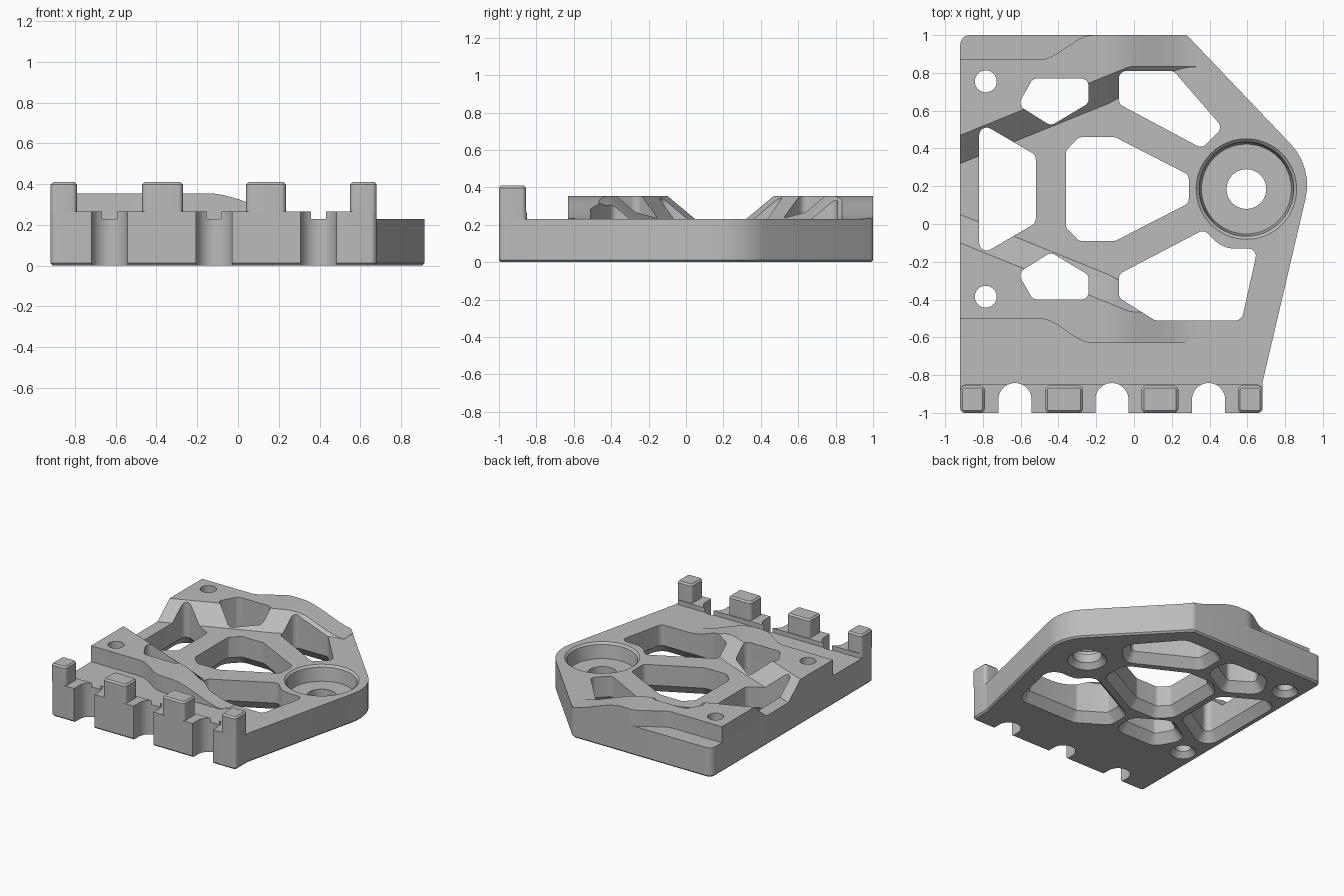
import bpy, bmesh, math
from mathutils import Vector

cube = bpy.data.objects.get("Cube")
if cube:
    bpy.data.objects.remove(cube, do_unlink=True)

PLATE_TOP, AXIS_Y = 0.23, 0.185
gray = bpy.data.materials.new("plain gray")
gray.use_nodes = True
gray.diffuse_color = (0.5, 0.5, 0.5, 1)
gray.node_tree.nodes["Principled BSDF"].inputs["Base Color"].default_value = (0.5, 0.5, 0.5, 1)


def rounded(corners, r, grow=0.0, steps=6):
    """Fillet a polygon's corners; grow offsets the whole outline outwards."""
    pts = [Vector(c[:2]) for c in corners]
    n = len(pts)
    area = sum(pts[i - 1].x * pts[i].y - pts[i].x * pts[i - 1].y for i in range(n))
    out = []
    for i, p in enumerate(pts):
        rad = corners[i][2] if len(corners[i]) > 2 else r
        a = (pts[i - 1] - p).normalized()
        b = (pts[(i + 1) % n] - p).normalized()
        half = a.angle(b) / 2
        center = p + (a + b).normalized() * rad / math.sin(half)
        start = (p + a * rad / math.tan(half) - center).normalized()
        end = (p + b * rad / math.tan(half) - center).normalized()
        convex = (b.x * a.y - b.y * a.x) * area > 0
        radius = rad + grow if convex else rad - grow
        sweep = start.angle(end)
        for k in range(steps + 1):
            t = k / steps
            d = start * math.sin((1 - t) * sweep) + end * math.sin(t * sweep)
            out.append(center + d.normalized() * radius)
    return out


def circle(x, y, r, n=48):
    return [Vector((x + r * math.cos(math.tau * i / n), y + r * math.sin(math.tau * i / n)))
            for i in range(n)]


def level(ring, z):
    return [(p.x, p.y, z) for p in ring]


def loft(bm, rings):
    rows = [[bm.verts.new(p) for p in ring] for ring in rings]
    n = len(rows[0])
    for lo, hi in zip(rows, rows[1:]):
        for i in range(n):
            j = (i + 1) % n
            bm.faces.new((lo[i], lo[j], hi[j], hi[i]))
    bm.faces.new(rows[0][::-1])
    bm.faces.new(rows[-1])


def make(name, *lofts):
    bm = bmesh.new()
    for rings in lofts:
        loft(bm, rings)
    bmesh.ops.recalc_face_normals(bm, faces=bm.faces)
    mesh = bpy.data.meshes.new(name)
    bm.to_mesh(mesh)
    bm.free()
    mesh.materials.append(gray)
    obj = bpy.data.objects.new(name, mesh)
    bpy.context.collection.objects.link(obj)
    return obj


def flip(corners):
    return [(x, 2 * AXIS_Y - y) for x, y in corners]


def box(x0, x1, y0, y1):
    return [(x0, y0), (x1, y0), (x1, y1), (x0, y1)]


# Main plate with a fine chamfer under its rim
outline = [(-0.92, -1, 0.03), (0.68, -1, 0.03), (0.68, -0.84, 0.03), (0.947, 0.3, 0.315),
           (0.28, 1, 0.05), (-0.92, 1, 0.05)]
plate = make("plate", [level(rounded(outline, 0.03, -0.012), 0),
                       level(rounded(outline, 0.03), 0.012),
                       level(rounded(outline, 0.03), PLATE_TOP)])

# Front ledge and the four upright blocks on it
ledge_shape = box(-0.92, 0.68, -1, -0.85)
ledge = make("front_ledge", [level(rounded(ledge_shape, 0.03), PLATE_TOP),
                             level(rounded(ledge_shape, 0.03), 0.265)])
blocks = []
for x0, x1 in ((-0.92, -0.79), (-0.47, -0.27), (0.04, 0.235), (0.55, 0.68)):
    shape = box(x0, x1, -1, -0.855)
    blocks.append(make("front_block", [level(rounded(shape, 0.025), 0.265),
                                       level(rounded(shape, 0.025), 0.398),
                                       level(rounded(shape, 0.025, -0.012), 0.41)]))


# Raised pads with a sloping inner side that fade into the plate
def ease(t):
    t = min(1, max(0, t))
    return t * t * (3 - 2 * t)


def pad_section(x, mirrored):
    h = 0.125 - 0.123 * ease((x + 0.15) / 0.48)
    inner = min(0.47 + 0.405 * (x + 0.92), 0.835)
    outer = 0.87 + 0.13 * ease((x + 0.5) / 0.28)
    outer = min(outer, 1 - 1.05 * (x - 0.28))
    section = [(inner - 1.2 * h, PLATE_TOP), (outer, PLATE_TOP),
               (outer, PLATE_TOP + h), (inner, PLATE_TOP + h)]
    return [(x, 2 * AXIS_Y - y if mirrored else y, z) for y, z in section]


stations = [-0.92] + [-0.5 + 0.83 * i / 32 for i in range(33)]
pads = [make(name, [pad_section(x, mirrored) for x in stations])
        for name, mirrored in (("back_pad", False), ("front_pad", True))]

# Openings: straight walls above, wide chamfer underneath
small = [(-0.615, 0.63), (-0.535, 0.77), (-0.24, 0.77), (-0.24, 0.64), (-0.44, 0.52)]
windows = [
    [(-0.36, 0.39), (-0.29, 0.46), (-0.1, 0.46), (0.29, 0.26),
     (0.29, 0.11), (-0.1, -0.09), (-0.29, -0.09), (-0.36, -0.02)],
    [(-0.82, 0.54), (-0.52, 0.365), (-0.52, 0.005), (-0.82, -0.17)],
    small,
    flip(small),
    [(-0.08, 0.81), (0.21, 0.81), (0.47, 0.51), (0.36, 0.4), (-0.08, 0.635)],
    [(-0.08, -0.265), (0.37, -0.03), (0.47, -0.13, 0.15), (0.655, -0.13),
     (0.57, -0.51), (0.11, -0.51), (-0.08, -0.39)],
]
cuts = []
for w in windows:
    wide, plain = rounded(w, 0.04, 0.055), rounded(w, 0.04)
    cuts.append([level(wide, -0.05), level(wide, 0), level(plain, 0.07), level(plain, 0.6)])

# Two screw holes
for y in (0.755, 2 * AXIS_Y - 0.755):
    cuts.append([level(circle(-0.785, y, r), z)
                 for r, z in ((0.095, -0.05), (0.095, 0), (0.058, 0.04), (0.058, 0.6))])

# Round pocket with a centre hole
cuts.append([level(circle(0.595, AXIS_Y, r, 64), z)
             for r, z in ((0.14, -0.05), (0.14, 0), (0.105, 0.04), (0.105, 0.11),
                          (0.238, 0.11), (0.25, 0.215), (0.266, PLATE_TOP), (0.266, 0.6))])

# Round-ended notches along the front edge
for x in (-0.63, -0.117, 0.395):
    arc = [Vector((x + 0.088 * math.cos(math.pi * i / 20), -0.93 + 0.088 * math.sin(math.pi * i / 20)))
           for i in range(21)]
    shape = [Vector((x + 0.088, -1.1))] + arc + [Vector((x - 0.088, -1.1))]
    cuts.append([level(shape, -0.05), level(shape, 0.6)])

cutter = make("opening_cutter", *cuts)
cutter.hide_render = True

for obj in [plate, ledge] + pads:
    mod = obj.modifiers.new("openings", "BOOLEAN")
    mod.operation, mod.solver, mod.object = "DIFFERENCE", "EXACT", cutter
    bpy.context.view_layer.objects.active = obj
    bpy.ops.object.modifier_apply(modifier=mod.name)
bpy.data.objects.remove(cutter, do_unlink=True)

# Smooth the curved walls, keep edges crisp
bpy.ops.object.select_all(action="DESELECT")
for obj in [plate, ledge] + pads + blocks:
    obj.select_set(True)
bpy.context.view_layer.objects.active = plate
bpy.ops.object.shade_smooth_by_angle(angle=math.radians(25))
